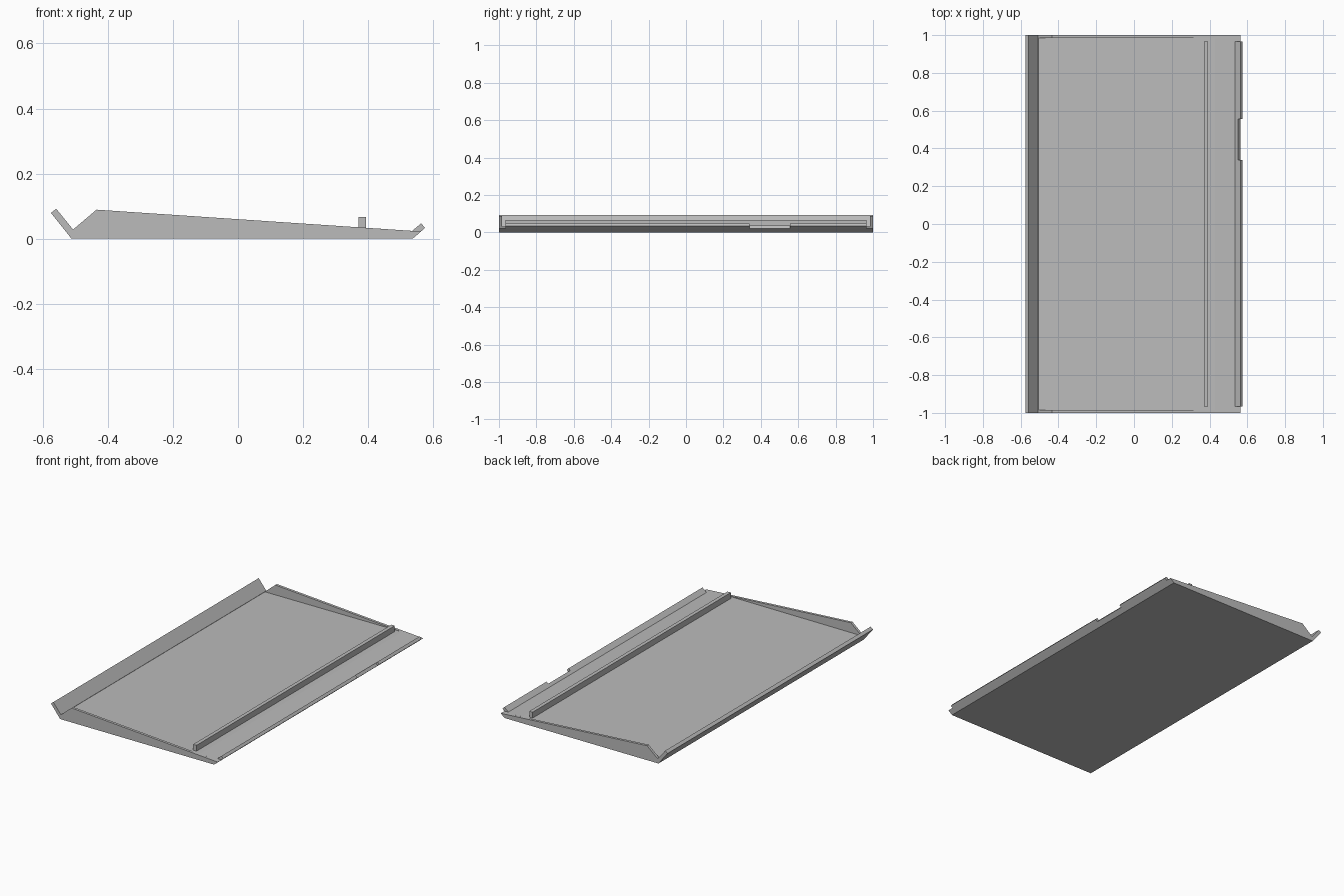
import bpy
import bmesh

cube = bpy.data.objects.get("Cube")
if cube:
    bpy.data.objects.remove(cube, do_unlink=True)

grey = bpy.data.materials.new("plain_grey")
grey.use_nodes = True
colour = (0.5, 0.5, 0.5, 1)
grey.diffuse_color = colour
grey.node_tree.nodes["Principled BSDF"].inputs["Base Color"].default_value = colour


def extrude_profile(name, profile, y0, y1):
    """Extrude a closed x-z outline from y0 to y1."""
    bm = bmesh.new()
    face = bm.faces.new([bm.verts.new((x, y0, z)) for x, z in profile])
    result = bmesh.ops.extrude_face_region(bm, geom=[face])
    moved = [v for v in result["geom"] if isinstance(v, bmesh.types.BMVert)]
    bmesh.ops.translate(bm, verts=moved, vec=(0, y1 - y0, 0))
    bmesh.ops.recalc_face_normals(bm, faces=bm.faces)
    mesh = bpy.data.meshes.new(name)
    bm.to_mesh(mesh)
    bm.free()
    mesh.materials.append(grey)
    obj = bpy.data.objects.new(name, mesh)
    bpy.context.collection.objects.link(obj)
    return obj


wall = 0.984    # inner face of the side walls
inset = 0.965   # half length of the bar and lip

# Flat tray floor with its sloping edge
extrude_profile("tray_floor",
                [(-0.512, 0), (0.537, 0), (0.563, 0.022), (0.43, 0.031), (-0.505, 0.028)],
                -wall, wall)

# Tapered side walls
wall_outline = [(-0.512, 0), (0.537, 0), (0.563, 0.022), (-0.435, 0.089), (-0.507, 0.028)]
for name, side in (("left_wall", 1), ("right_wall", -1)):
    extrude_profile(name, wall_outline, side * wall, side)

# Tall slanted flange along one long edge
extrude_profile("slanted_flange",
                [(-0.512, 0), (-0.575, 0.079), (-0.559, 0.092), (-0.507, 0.028)], -1, 1)

# Raised bar across the tray
extrude_profile("stop_bar", [(0.37, 0.02), (0.393, 0.02), (0.393, 0.067), (0.37, 0.067)],
                -inset, inset)

# Low slanted lip, cut back in one short stretch
full_lip = [(0.537, 0), (0.575, 0.033), (0.563, 0.047), (0.533, 0.022)]
cut_lip = [(0.537, 0), (0.563, 0.022), (0.551, 0.037), (0.533, 0.022)]
extrude_profile("lip_long", full_lip, -inset, 0.34)
extrude_profile("lip_notch", cut_lip, 0.34, 0.555)
extrude_profile("lip_short", full_lip, 0.555, inset)
